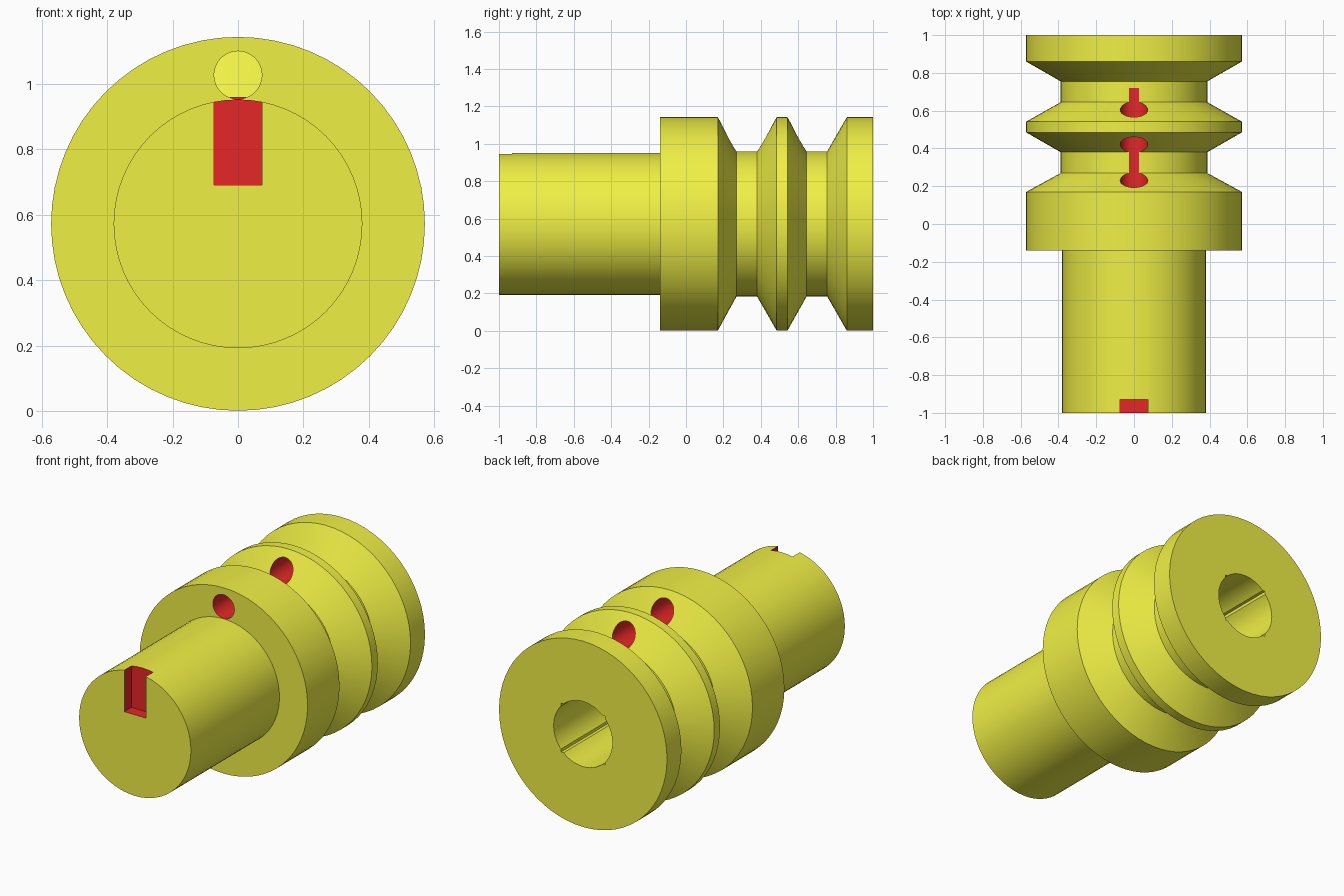
import bpy, bmesh
from math import pi, sin, cos, radians
from mathutils import Matrix

if "Cube" in bpy.data.objects:
    bpy.data.objects.remove(bpy.data.objects["Cube"])

CZ = 0.572      # height of the turning axis
SEG = 64


def material(name, rgb):
    m = bpy.data.materials.new(name)
    m.diffuse_color = (*rgb, 1)
    m.use_nodes = True
    m.node_tree.nodes["Principled BSDF"].inputs["Base Color"].default_value = m.diffuse_color
    return m


yellow = material("yellow", (0.87, 0.87, 0.06))
red = material("red", (0.78, 0.02, 0.02))


def finish(name, bm, mat):
    bmesh.ops.recalc_face_normals(bm, faces=bm.faces)
    mesh = bpy.data.meshes.new(name)
    bm.to_mesh(mesh)
    bm.free()
    mesh.materials.append(mat)
    ob = bpy.data.objects.new(name, mesh)
    bpy.context.collection.objects.link(ob)
    return ob


def lathe(name, profile, mat):
    """Turn (y, radius) points around the y axis and cap both ends."""
    bm = bmesh.new()
    rings = [[bm.verts.new((r * sin(2 * pi * i / SEG), y, CZ + r * cos(2 * pi * i / SEG)))
              for i in range(SEG)] for y, r in profile]
    for a, b in zip(rings, rings[1:]):
        for i in range(SEG):
            j = (i + 1) % SEG
            bm.faces.new((a[i], a[j], b[j], b[i]))
    bm.faces.new(rings[0])
    bm.faces.new(rings[-1])
    return finish(name, bm, mat)


def cylinder(name, r, y0, y1, z, mat, seg=48):
    bm = bmesh.new()
    m = Matrix.Translation((0, (y0 + y1) / 2, z)) @ Matrix.Rotation(pi / 2, 4, 'X')
    bmesh.ops.create_cone(bm, cap_ends=True, segments=seg, radius1=r, radius2=r,
                          depth=y1 - y0, matrix=m)
    return finish(name, bm, mat)


def box(name, half_x, y0, y1, z0, z1, mat):
    bm = bmesh.new()
    m = (Matrix.Translation((0, (y0 + y1) / 2, (z0 + z1) / 2))
         @ Matrix.Diagonal((2 * half_x, y1 - y0, z1 - z0, 1)))
    bmesh.ops.create_cube(bm, size=1, matrix=m)
    return finish(name, bm, mat)


# Turned body: shaft, front flange, groove, middle ridge, groove, rear flange
body = lathe("grooved_shaft", [
    (-1, 0.38), (-0.14, 0.38), (-0.14, 0.571), (0.17, 0.571),
    (0.27, 0.388), (0.38, 0.388), (0.485, 0.571), (0.542, 0.571),
    (0.645, 0.388), (0.755, 0.388), (0.86, 0.571), (1, 0.571)], yellow)

cutters = [
    # Slot in the shaft end
    box("slot_cutter", 0.073, -1.1, -0.93, 0.69, 1.1, red),
    # Lengthwise hole through the front flange and the middle ridge
    cylinder("cross_hole_cutter", 0.073, -0.2, 0.72, CZ + 0.4545, red),
    # Round rear bore, with the corners of a square socket breaking through it
    cylinder("bore_cutter", 0.2, 0.2, 1.1, CZ, yellow),
    box("socket_cutter", 0.15, 0.22, 1.1, CZ - 0.15, CZ + 0.15, yellow),
]

# Cut, keeping the cutter colour on the cut faces
bpy.context.view_layer.objects.active = body
body.select_set(True)
for c in cutters:
    c.hide_render = True
    mod = body.modifiers.new(c.name, 'BOOLEAN')
    mod.operation = 'DIFFERENCE'
    mod.solver = 'EXACT'
    mod.material_mode = 'TRANSFER'
    mod.object = c
    bpy.ops.object.modifier_apply(modifier=mod.name)
    bpy.data.objects.remove(c)

bpy.ops.object.shade_smooth_by_angle(angle=radians(25))
